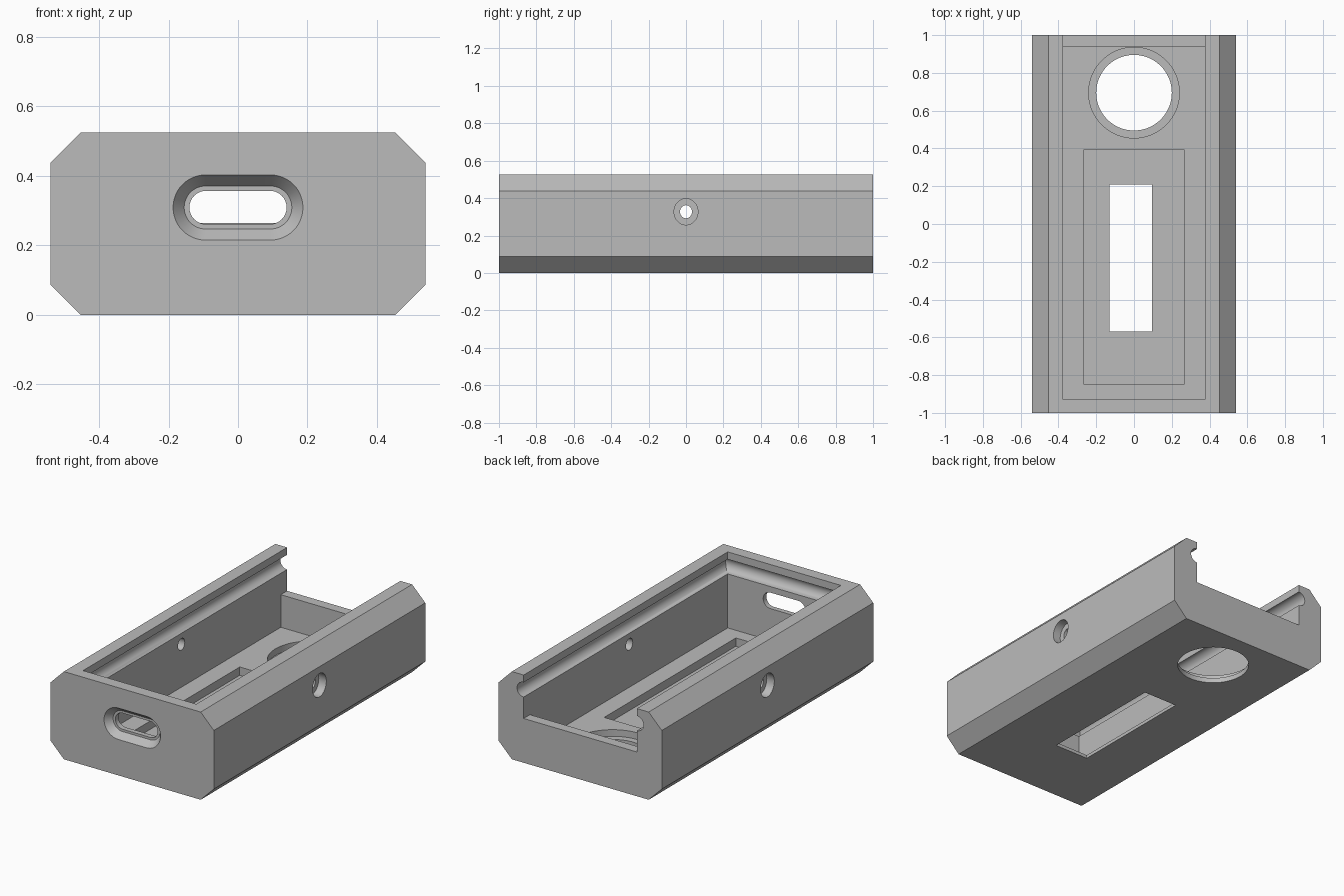
import bpy
import bmesh
from math import cos, sin, pi, radians

cube = bpy.data.objects.get("Cube")
if cube:
    bpy.data.objects.remove(cube, do_unlink=True)

grey = bpy.data.materials.new("plain_grey")
grey.use_nodes = True
colour = (0.5, 0.5, 0.5, 1)
grey.diffuse_color = colour
grey.node_tree.nodes["Principled BSDF"].inputs["Base Color"].default_value = colour


def loft(name, rings):
    """Closed solid through a list of rings with equal point counts."""
    bm = bmesh.new()
    loops = [[bm.verts.new(p) for p in ring] for ring in rings]
    n = len(loops[0])
    for a, b in zip(loops, loops[1:]):
        for i in range(n):
            j = (i + 1) % n
            bm.faces.new((a[i], a[j], b[j], b[i]))
    bm.faces.new(loops[0])
    bm.faces.new(loops[-1])
    bmesh.ops.recalc_face_normals(bm, faces=bm.faces)
    mesh = bpy.data.meshes.new(name)
    bm.to_mesh(mesh)
    bm.free()
    mesh.materials.append(grey)
    obj = bpy.data.objects.new(name, mesh)
    bpy.context.collection.objects.link(obj)
    return obj


def rect(x0, x1, y0, y1, z):
    return [(x0, y0, z), (x1, y0, z), (x1, y1, z), (x0, y1, z)]


def ellipse(ru, rv, n=64):
    return [(ru * cos(2 * pi * i / n), rv * sin(2 * pi * i / n)) for i in range(n)]


def stadium(half, r, y, z, n=24):
    """Upright rounded slot with overall half width and end radius."""
    pts = []
    for side in (1, -1):
        for i in range(n + 1):
            a = -pi / 2 + pi * i / n
            pts.append((side * (half - r + r * cos(a)), y, z + side * r * sin(a)))
    return pts


# Outer block with chamfered long edges
W, H, C = 0.54, 0.525, 0.087
section = [(-W + C, 0), (W - C, 0), (W, C), (W, H - C),
           (W - C, H), (-W + C, H), (-W, H - C), (-W, C)]
body = loft("enclosure_body", [[(x, y, z) for x, z in section] for y in (-1, 1)])

# Main cavity, open at the back above a low wall, with a round lid groove
FLOOR, SILL, INNER, FRONT = 0.07, 0.265, 0.375, -0.93
GROOVE_Z, GROOVE_R = 0.437, 0.044
levels = [(FLOOR, 0, 0.94), (SILL, 0, 0.94), (SILL, 0, 1.1)]
for i in range(17):
    a = -pi / 2 + pi * i / 16
    levels.append((GROOVE_Z + GROOVE_R * sin(a), GROOVE_R * cos(a), 1.1))
levels.append((0.7, 0, 1.1))
cutters = [loft("cavity_cutter", [
    rect(-INNER - d, INNER + d, FRONT - d, back, z) for z, d, back in levels])]

# Shallow floor pocket with a rectangular window through it
window = (-0.13, 0.095, -0.57, 0.21)
pocket = (-0.265, 0.265, -0.85, 0.395)
cutters.append(loft("pocket_cutter", [
    rect(*window, -0.1), rect(*window, 0.02), rect(*pocket, 0.02), rect(*pocket, 0.2)]))

# Stepped round opening in the floor
cutters.append(loft("round_opening_cutter", [
    [(u, 0.695 + v, z) for u, v in ellipse(r, r, 96)]
    for r, z in ((0.2, -0.1), (0.2, 0.03), (0.24, 0.03), (0.24, 0.2))]))

# Counterbored holes through both side walls
BIG, SMALL, STEP = (0.064, 0.07), (0.032, 0.035), 0.49
cutters.append(loft("side_hole_cutter", [
    [(x, u, 0.327 + v) for u, v in ellipse(*size)]
    for x, size in ((-0.7, BIG), (-STEP, BIG), (-STEP, SMALL),
                    (STEP, SMALL), (STEP, BIG), (0.7, BIG))]))

# Front slot: tapered recess, narrow ledge, through opening
cutters.append(loft("front_slot_cutter", [
    stadium(half, r, y, 0.309)
    for half, r, y in ((0.187, 0.094, -1.1), (0.187, 0.094, -1), (0.155, 0.062, -0.96),
                       (0.14, 0.048, -0.96), (0.14, 0.048, -0.85))]))

# Cut every opening, then discard the cutters
bpy.ops.object.select_all(action='DESELECT')
bpy.context.view_layer.objects.active = body
body.select_set(True)
for cutter in cutters:
    cutter.hide_render = True
    mod = body.modifiers.new(cutter.name, 'BOOLEAN')
    mod.operation = 'DIFFERENCE'
    mod.solver = 'EXACT'
    mod.object = cutter
    bpy.ops.object.modifier_apply(modifier=mod.name)
    bpy.data.objects.remove(cutter, do_unlink=True)

bpy.ops.object.shade_smooth_by_angle(angle=radians(25))
